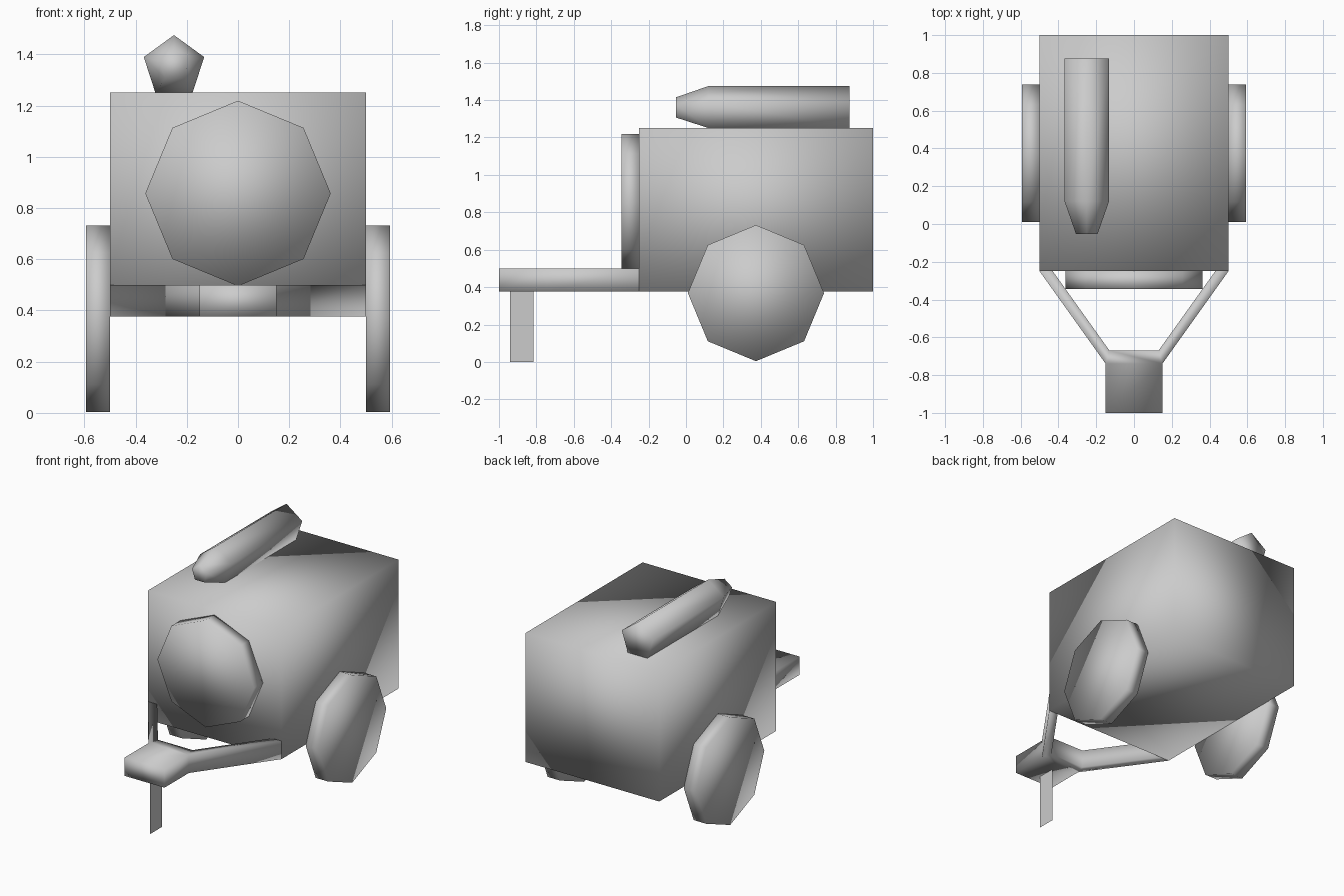
import bpy, bmesh
from math import sin, cos, tau
from mathutils import Vector

if "Cube" in bpy.data.objects:
    bpy.data.objects.remove(bpy.data.objects["Cube"])


def loft(name, rings):
    """Closed solid through matching rings of points, with flat end caps."""
    bm = bmesh.new()
    loops = [[bm.verts.new(p) for p in ring] for ring in rings]
    n = len(loops[0])
    for a, b in zip(loops, loops[1:]):
        for i in range(n):
            j = (i + 1) % n
            bm.faces.new((a[i], a[j], b[j], b[i]))
    bm.faces.new(loops[0][::-1])
    bm.faces.new(loops[-1])
    bmesh.ops.recalc_face_normals(bm, faces=bm.faces)
    return finish(name, bm)


def finish(name, bm):
    """Turn a bmesh into a softly shaded object."""
    mesh = bpy.data.meshes.new(name)
    bm.to_mesh(mesh)
    bm.free()
    for p in mesh.polygons:
        p.use_smooth = True
    obj = bpy.data.objects.new(name, mesh)
    bpy.context.collection.objects.link(obj)
    return obj


def ring(n, radius, centre, side):
    """Regular polygon spanned by the side direction and z, one corner up."""
    c, s = Vector(centre), Vector(side)
    up = Vector((0, 0, 1))
    return [c + radius * (s * sin(tau * i / n) + up * cos(tau * i / n))
            for i in range(n)]


def plate(name, outline, z0, z1):
    """Outline in x and y, raised from z0 to z1."""
    return loft(name, [[(x, y, z) for x, y in outline] for z in (z0, z1)])


X, Y = (1, 0, 0), (0, 1, 0)

# Trailer box
plate("trailer_body", [(-0.5, -0.25), (0.5, -0.25), (0.5, 1), (-0.5, 1)], 0.377, 1.25)

# A-frame drawbar with hitch block
half = [(0.15, -1), (0.15, -0.74), (0.5, -0.25), (0.43, -0.25), (0.13, -0.67)]
plate("drawbar", half + [(-x, y) for x, y in reversed(half)], 0.377, 0.5)

# Thin support leg, a single sheet under the hitch
bm = bmesh.new()
bm.faces.new([bm.verts.new((0, y, z)) for y, z in
              ((-0.94, 0), (-0.815, 0), (-0.815, 0.377), (-0.94, 0.377))])
finish("support_leg", bm)

# Road wheels
for side, s in (("left", -1), ("right", 1)):
    loft(side + "_wheel", [ring(8, 0.364, (s * x, 0.374, 0.368), Y)
                           for x in (0.5, 0.593)])

# Spare wheel on the front wall
loft("spare_wheel", [ring(8, 0.362, (0, y, 0.857), X) for y in (-0.345, -0.25)])

# Five-sided gas bottle lying on the roof, tapered towards the front
loft("roof_bottle", [ring(5, r, (-0.25, y, z), X) for r, y, z in
                     ((0.06, -0.053, 1.355), (0.124, 0.12, 1.351), (0.124, 0.875, 1.351))])
